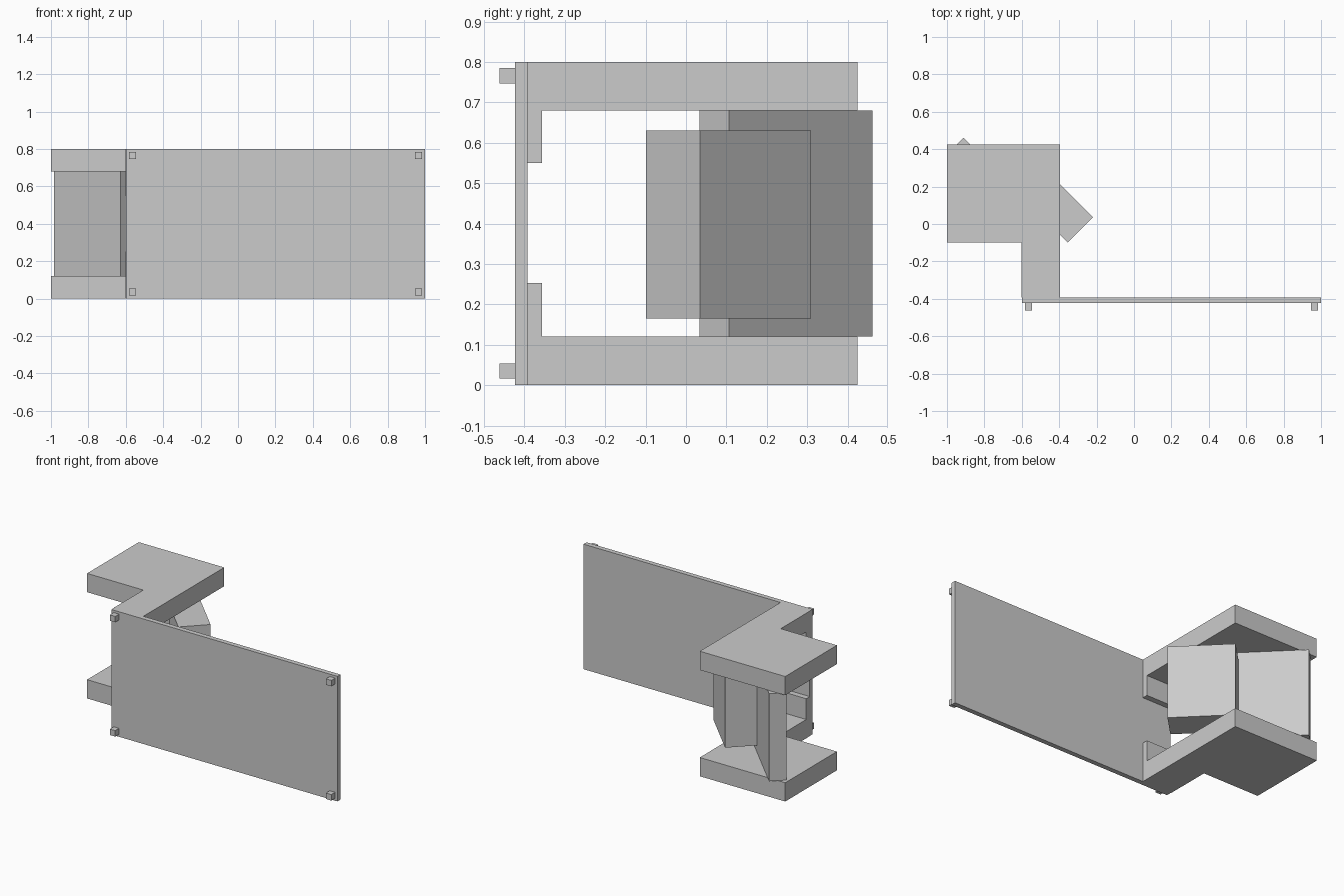
import bpy
import bmesh

cube = bpy.data.objects.get("Cube")
if cube:
    bpy.data.objects.remove(cube, do_unlink=True)

grey = bpy.data.materials.new("plain_grey")
grey.use_nodes = True
colour = (0.6, 0.6, 0.6, 1)
grey.diffuse_color = colour
grey.node_tree.nodes["Principled BSDF"].inputs["Base Color"].default_value = colour


def prism(name, outline, z0, z1):
    """Extrude a plan outline from z0 up to z1."""
    bm = bmesh.new()
    base = bm.faces.new([bm.verts.new((x, y, z0)) for x, y in outline])
    top = bmesh.ops.extrude_face_region(bm, geom=[base])["geom"]
    bmesh.ops.translate(bm, vec=(0, 0, z1 - z0),
                        verts=[v for v in top if isinstance(v, bmesh.types.BMVert)])
    bmesh.ops.recalc_face_normals(bm, faces=bm.faces)
    mesh = bpy.data.meshes.new(name)
    bm.to_mesh(mesh)
    bm.free()
    mesh.materials.append(grey)
    obj = bpy.data.objects.new(name, mesh)
    bpy.context.collection.objects.link(obj)
    return obj


def box(name, x0, x1, y0, y1, z0, z1):
    return prism(name, [(x0, y0), (x1, y0), (x1, y1), (x0, y1)], z0, z1)


def diagonal_box(name, x, y, length, depth, z0, z1):
    """Box turned 45 degrees; (x, y) is its front corner, sizes are per axis."""
    return prism(name, [(x, y), (x + depth, y + depth),
                        (x + depth - length, y + depth + length),
                        (x - length, y + length)], z0, z1)


# Large front panel
box("front_panel", -0.6, 1, -0.423, -0.392, 0, 0.8)

# Pegs at the panel corners
for side, x in (("right", -0.565), ("left", 0.965)):
    for level, z in (("lower", 0.035), ("upper", 0.766)):
        box(f"{level}_{side}_peg", x - 0.019, x + 0.019, -0.462, -0.423,
            z - 0.019, z + 0.019)

# L-shaped arms and the lips where they meet the panel
arm = [(-0.602, -0.392), (-0.395, -0.392), (-0.395, 0.425),
       (-1, 0.425), (-1, -0.098), (-0.602, -0.098)]
for level, z0, z1, lip0, lip1 in (("lower", 0, 0.12, 0.12, 0.253),
                                  ("upper", 0.68, 0.8, 0.55, 0.68)):
    prism(f"{level}_arm", arm, z0, z1)
    box(f"{level}_lip", -0.602, -0.395, -0.392, -0.356, lip0, lip1)

# Turned blocks held between the arms
diagonal_box("large_block", -0.628, 0.034, 0.356, 0.072, 0.12, 0.68)
diagonal_box("small_block", -0.353, -0.099, 0.275, 0.134, 0.165, 0.631)
